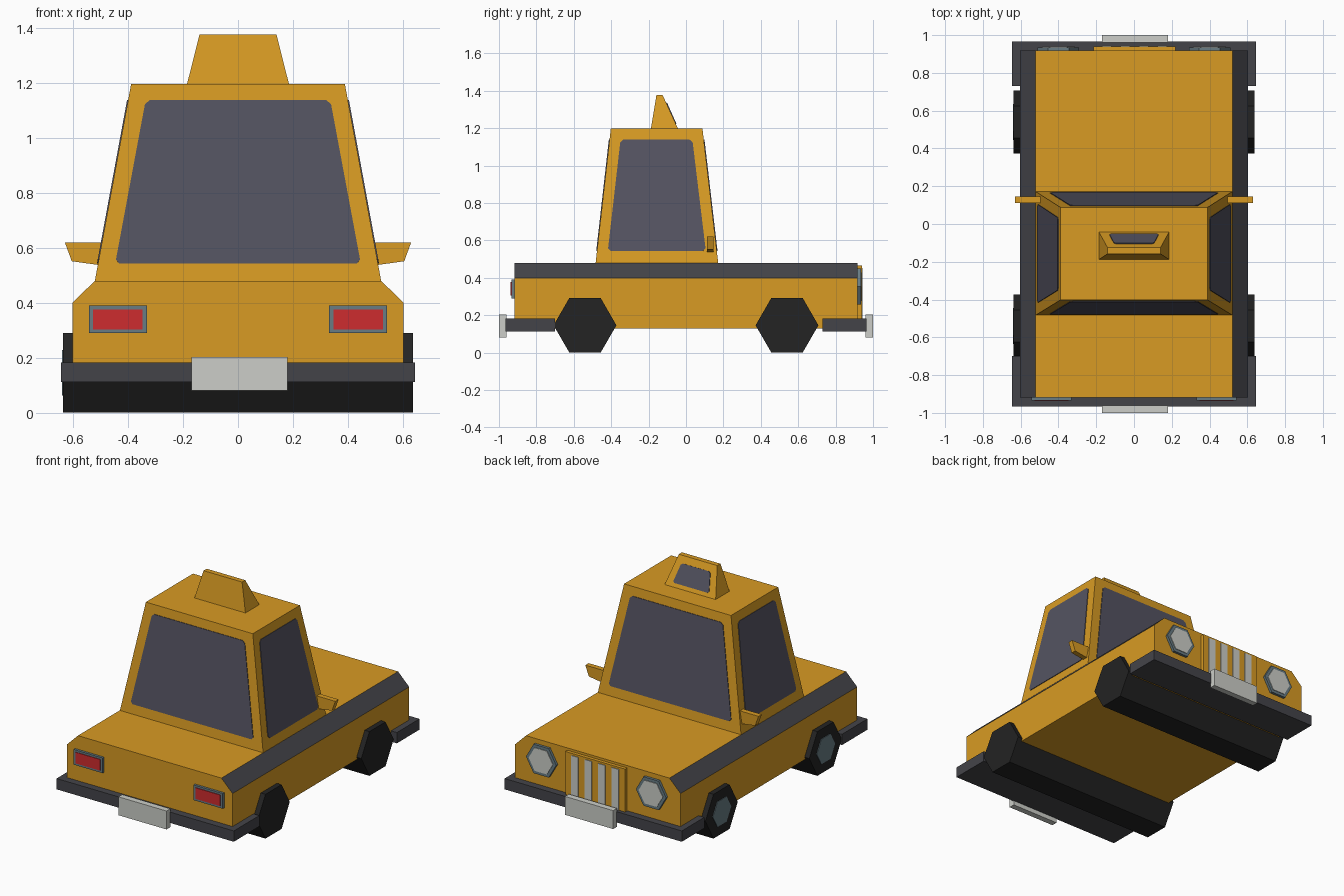
import bpy, bmesh, math
from mathutils import Vector

if "Cube" in bpy.data.objects:
    bpy.data.objects.remove(bpy.data.objects["Cube"])


def material(name, r, g, b):
    def lin(c):
        c /= 255
        return c / 12.92 if c <= 0.04045 else ((c + 0.055) / 1.055) ** 2.4
    m = bpy.data.materials.new(name)
    m.diffuse_color = (lin(r), lin(g), lin(b), 1)
    m.use_nodes = True
    m.node_tree.nodes["Principled BSDF"].inputs["Base Color"].default_value = m.diffuse_color
    return m


YELLOW = material("taxi yellow", 216, 155, 35)
BLACK = material("tyre black", 35, 35, 35)
DARK = material("dark trim", 68, 68, 73)
GLASS = material("window glass", 84, 83, 97)
SILVER = material("light grey", 204, 206, 200)
SLATE = material("slate rim", 104, 124, 132)
RED = material("tail red", 206, 44, 46)


def loft(name, ring_a, ring_b, *mats):
    """Closed solid between two matching rings of points."""
    bm = bmesh.new()
    a = [bm.verts.new(p) for p in ring_a]
    b = [bm.verts.new(p) for p in ring_b]
    n = len(a)
    bm.faces.new(a)
    bm.faces.new(b)
    for i in range(n):
        j = (i + 1) % n
        bm.faces.new((a[i], a[j], b[j], b[i]))
    bmesh.ops.recalc_face_normals(bm, faces=bm.faces)
    me = bpy.data.meshes.new(name)
    bm.to_mesh(me)
    bm.free()
    for m in mats:
        me.materials.append(m)
    ob = bpy.data.objects.new(name, me)
    bpy.context.collection.objects.link(ob)
    return ob


def along_x(name, yz, x0, x1, mat):
    return loft(name, [(x0, y, z) for y, z in yz], [(x1, y, z) for y, z in yz], mat)


def along_y(name, xz, y0, y1, *mats):
    return loft(name, [(x, y0, z) for x, z in xz], [(x, y1, z) for x, z in xz], *mats)


def rect(a0, a1, b0, b1):
    return [(a0, b0), (a1, b0), (a1, b1), (a0, b1)]


def hexagon(cx, cz, r):
    return [(cx + r * math.cos(i * math.pi / 3), cz + r * math.sin(i * math.pi / 3)) for i in range(6)]


def pane(name, corners, outward, cut=0.015):
    """Thin glass plate with clipped corners lying on a flat panel."""
    c = [Vector(p) for p in corners]
    nrm = (c[1] - c[0]).cross(c[3] - c[0]).normalized()
    if nrm.dot(Vector(outward)) < 0:
        nrm = -nrm
    ring = []
    for i in range(4):
        for k in (i - 1, (i + 1) % 4):
            ring.append(c[i] + (c[k] - c[i]).normalized() * cut)
    loft(name, [p - nrm * 0.003 for p in ring], [p + nrm * 0.004 for p in ring], GLASS)


# Body with dark sloped shoulders
body = along_y("body", [(-0.603, 0.13), (0.603, 0.13), (0.603, 0.40), (0.522, 0.48),
                        (-0.522, 0.48), (-0.603, 0.40)], -0.918, 0.918, YELLOW, DARK)
for f in body.data.polygons:
    if abs(f.normal.x) > 0.3 and f.normal.z > 0.3:
        f.material_index = 1

# Cabin
Z0, Z1 = 0.48, 1.197
CAB0 = (0.521, -0.483, 0.172)
CAB1 = (0.389, -0.402, 0.088)


def cab_at(z):
    t = (z - Z0) / (Z1 - Z0)
    return [p + (q - p) * t for p, q in zip(CAB0, CAB1)]


def cab_ring(z):
    x, y0, y1 = cab_at(z)
    return [(-x, y0, z), (x, y0, z), (x, y1, z), (-x, y1, z)]


loft("cabin", cab_ring(Z0), cab_ring(Z1), YELLOW)

# Cabin windows
lo, hi = 0.543, 1.138
(xl, rl, fl), (xh, rh, fh) = cab_at(lo), cab_at(hi)
for name, yl, yh, d in (("rear_window", rl, rh, -1), ("windshield", fl, fh, 1)):
    pane(name, [(-0.447, yl, lo), (0.447, yl, lo), (0.336, yh, hi), (-0.336, yh, hi)], (0, d, 0))
for s, name in ((1, "right_window"), (-1, "left_window")):
    pane(name, [(s * xl, -0.418, lo), (s * xl, 0.106, lo), (s * xh, 0.034, hi),
                (s * xh, -0.35, hi)], (s, 0, 0))

# Roof sign with a front panel
loft("roof_sign", [(-0.186, -0.188, 1.195), (0.186, -0.188, 1.195), (0.186, -0.042, 1.195), (-0.186, -0.042, 1.195)],
     [(-0.14, -0.158, 1.377), (0.14, -0.158, 1.377), (0.14, -0.125, 1.377), (-0.14, -0.125, 1.377)], YELLOW)
pane("sign_panel", [(-0.132, -0.054, 1.22), (0.132, -0.054, 1.22),
                    (0.105, -0.105, 1.335), (-0.105, -0.105, 1.335)], (0, 1, 0.4), 0.01)

# Full-width hexagonal wheels, hubs on the left side
for y, end in ((-0.54, "rear"), (0.54, "front")):
    along_x(end + "_wheels", hexagon(y, 0.146, 0.168), -0.637, 0.637, BLACK)
    along_x(end + "_hub", hexagon(y, 0.146, 0.095), -0.641, -0.63, SLATE)

# Bumpers and plates
for s, inner, end in ((-1, 0.70, "rear"), (1, 0.73, "front")):
    along_y(end + "_bumper", rect(-0.645, 0.645, 0.112, 0.183), s * inner, s * 0.965, DARK)
    along_y(end + "_plate", rect(-0.17, 0.18, 0.082, 0.203), s * 0.96, s * 1.0, SILVER)

for s, side in ((1, "right"), (-1, "left")):
    # Tail lights
    cx = s * 0.437
    along_y(side + "_tail_housing", rect(cx - 0.106, cx + 0.106, 0.29, 0.39), -0.91, -0.934, SLATE)
    along_y(side + "_tail_lens", rect(cx - 0.09, cx + 0.09, 0.304, 0.377), -0.93, -0.938, RED)
    # Headlights
    along_y(side + "_headlight_rim", hexagon(s * 0.4, 0.353, 0.11), 0.91, 0.935, SLATE)
    along_y(side + "_headlight_lens", hexagon(s * 0.4, 0.353, 0.088), 0.93, 0.939, SILVER)
    # Side mirrors
    along_y(side + "_mirror", [(s * 0.49, 0.62), (s * 0.63, 0.62), (s * 0.605, 0.552), (s * 0.505, 0.538)],
            0.112, 0.146, YELLOW)

# Grille with vertical bars
along_y("grille", rect(-0.215, 0.22, 0.18, 0.465), 0.91, 0.94, YELLOW)
for i in range(4):
    x = 0.003 + (i - 1.5) * 0.098
    along_y("grille_bar_%d" % (i + 1), rect(x - 0.026, x + 0.026, 0.183, 0.452), 0.935, 0.944, SILVER)
